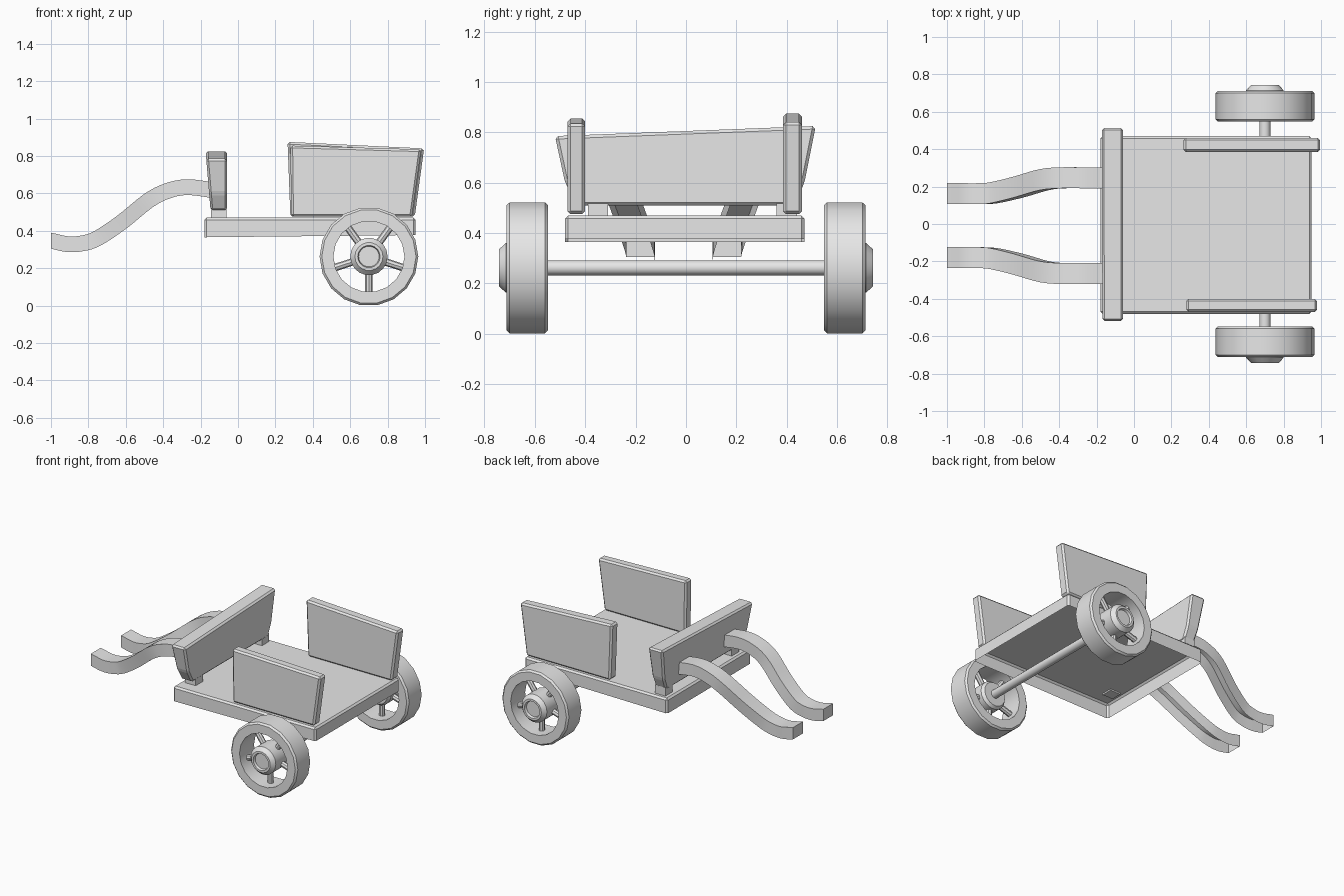
import bpy, bmesh, math
from mathutils import Vector

if "Cube" in bpy.data.objects:
    bpy.data.objects.remove(bpy.data.objects["Cube"])

GREY = (0.8, 0.8, 0.8, 1)
grey = bpy.data.materials.new("plain grey")
grey.use_nodes = True
grey.diffuse_color = GREY
grey.node_tree.nodes["Principled BSDF"].inputs["Base Color"].default_value = GREY


def finish(name, bm, smooth=False):
    """Turn a bmesh into a grey object."""
    if not any(e.is_boundary for e in bm.edges):
        bmesh.ops.recalc_face_normals(bm, faces=bm.faces)
    mesh = bpy.data.meshes.new(name)
    bm.to_mesh(mesh)
    bm.free()
    mesh.materials.append(grey)
    obj = bpy.data.objects.new(name, mesh)
    bpy.context.collection.objects.link(obj)
    if smooth:
        bpy.ops.object.select_all(action='DESELECT')
        obj.select_set(True)
        bpy.context.view_layer.objects.active = obj
        bpy.ops.object.shade_smooth_by_angle(angle=math.radians(35))
    return obj


def prism(name, outline, place, start, end, bevel=0.012, open_bottom=False, shape=None):
    """Extrude an outline between two depths, with chamfered edges."""
    bm = bmesh.new()
    face = bm.faces.new([bm.verts.new(place(u, v, start)) for u, v in outline])
    out = bmesh.ops.extrude_face_region(bm, geom=[face])
    shift = place(0, 0, end) - place(0, 0, start)
    bmesh.ops.translate(bm, vec=shift, verts=[g for g in out["geom"] if isinstance(g, bmesh.types.BMVert)])
    bmesh.ops.recalc_face_normals(bm, faces=bm.faces)
    if shape:
        for v in bm.verts:
            shape(v.co)
    if open_bottom:
        bm.normal_update()
        bmesh.ops.delete(bm, geom=[f for f in bm.faces if f.normal.z < -0.9], context='FACES_ONLY')
    if bevel:
        edges = [e for e in bm.edges if not e.is_boundary]
        bmesh.ops.bevel(bm, geom=edges, offset=bevel, segments=1, affect='EDGES')
    return finish(name, bm)


def along_x(u, v, d):
    return Vector((d, u, v))


def along_y(u, v, d):
    return Vector((u, d, v))


def along_z(u, v, d):
    return Vector((u, v, d))


def lathe(name, profile, side, sides=18, center=(0.70, 0.262)):
    """Revolve a closed (radius, y) profile about the axle."""
    bm = bmesh.new()
    rings = []
    for i in range(sides):
        a = 2 * math.pi * (i + 0.5) / sides - math.pi / 2
        rings.append([bm.verts.new((center[0] + r * math.cos(a), side * y, center[1] + r * math.sin(a)))
                      for r, y in profile])
    n = len(profile)
    for i in range(sides):
        p, q = rings[i], rings[(i + 1) % sides]
        for j in range(n):
            k = (j + 1) % n
            bm.faces.new((p[j], p[k], q[k], q[j]))
    bmesh.ops.remove_doubles(bm, verts=bm.verts, dist=1e-5)
    return finish(name, bm, True)


def rod(name, a, b, radius, sides):
    """Round bar between two points."""
    a, b = Vector(a), Vector(b)
    bm = bmesh.new()
    bmesh.ops.create_cone(bm, cap_ends=True, segments=sides, radius1=radius, radius2=radius, depth=(b - a).length)
    bm.transform(Vector((0, 0, 1)).rotation_difference(b - a).to_matrix().to_4x4())
    bmesh.ops.translate(bm, vec=(a + b) / 2, verts=bm.verts)
    return finish(name, bm, True)


def spline(points, steps=4):
    """Catmull-Rom path through the points."""
    p = [Vector(q) for q in points]
    p = [2 * p[0] - p[1]] + p + [2 * p[-1] - p[-2]]
    path = []
    for i in range(1, len(p) - 2):
        a, b, c, d = p[i - 1:i + 3]
        for s in range(steps):
            t = s / steps
            path.append(0.5 * (2 * b + (c - a) * t + (2 * a - 5 * b + 4 * c - d) * t ** 2
                               + (3 * b - a - 3 * c + d) * t ** 3))
    return path + [p[-2]]


def handle(name, points, half_width=0.056, half_height=0.042):
    """Square bar swept along a path, hollow from beneath."""
    path = spline(points)
    bm = bmesh.new()
    rings = []
    for i, p in enumerate(path):
        t = (path[min(i + 1, len(path) - 1)] - path[max(i - 1, 0)]).normalized()
        up = Vector((-t.z, 0, t.x)).normalized()
        if up.z < 0:
            up = -up
        if i == len(path) - 1:
            up = Vector((0, 0, 1))
        rings.append([bm.verts.new(p + Vector((0, w * half_width, 0)) + up * h * half_height)
                      for w, h in ((-1, -1), (-1, 1), (1, 1), (1, -1))])
    for p, q in zip(rings, rings[1:]):
        for j in range(3):
            bm.faces.new((p[j], p[j + 1], q[j + 1], q[j]))
    bm.faces.new(rings[-1])
    bmesh.ops.recalc_face_normals(bm, faces=bm.faces)
    return finish(name, bm, True)


# Cart bed, open underneath
def tilt_bed(co):
    if co.z < 0.4:
        co.z += 0.012 * (co.x + 0.18) / 1.13


prism("cart_bed", [(-0.18, -0.48), (0.95, -0.48), (0.95, 0.47), (-0.18, 0.47)],
      along_z, 0.365, 0.47, open_bottom=True, shape=tilt_bed)

# Side boards, flared toward the rear
prism("front_side_board", [(0.285, 0.475), (0.93, 0.475), (0.98, 0.835), (0.28, 0.855)], along_y, -0.47, -0.40)
prism("back_side_board", [(0.28, 0.475), (0.945, 0.475), (0.995, 0.84), (0.265, 0.875)], along_y, 0.385, 0.46)


# End board, leaning outward, on two short feet
def lean(co):
    if co.x < -0.1:
        co.x -= 0.025 * (co.z - 0.51) / 0.3


prism("end_board", [(-0.43, 0.51), (0.43, 0.51), (0.47, 0.6), (0.515, 0.825), (-0.52, 0.785), (-0.48, 0.6)],
      along_x, -0.147, -0.058, shape=lean)
for label, y in (("right", -0.35), ("left", 0.40)):
    prism(label + "_board_foot", [(y - 0.04, 0.46), (y + 0.04, 0.46), (y + 0.04, 0.53), (y - 0.04, 0.53)],
          along_x, -0.145, -0.062, bevel=0)

# Curved pulling handles
HANDLE_PATH = [(-0.12, 0, 0.615), (-0.27, 0, 0.633), (-0.38, 0, 0.612), (-0.48, 0.01, 0.56),
               (-0.62, 0.05, 0.447), (-0.75, 0.08, 0.36), (-0.83, 0.085, 0.333),
               (-0.91, 0.085, 0.328), (-1.0, 0.085, 0.347)]
for label, y, s in (("front", -0.265, 1), ("back", 0.247, -1)):
    handle(label + "_handle", [(x, y + s * inward, z) for x, inward, z in HANDLE_PATH])

# Axle and wheels
rod("axle", (0.70, -0.62, 0.262), (0.70, 0.62, 0.262), 0.03, 12)
RIM = [(0.19, 0.548), (0.252, 0.548), (0.264, 0.56), (0.264, 0.70), (0.252, 0.712), (0.19, 0.712)]
HUB = [(0, 0.57), (0.085, 0.57), (0.10, 0.59), (0.10, 0.715), (0.075, 0.742), (0.06, 0.742), (0.055, 0.725), (0, 0.725)]
for label, side in (("front", -1), ("back", 1)):
    lathe(label + "_wheel_rim", RIM, side)
    lathe(label + "_wheel_hub", HUB, side)
    for k in range(5):
        a = math.radians(270 + 72 * k)
        inner, outer = [(0.70 + r * math.cos(a), side * 0.63, 0.262 + r * math.sin(a)) for r in (0.08, 0.205)]
        rod(f"{label}_wheel_spoke_{k + 1}", inner, outer, 0.02, 8)
